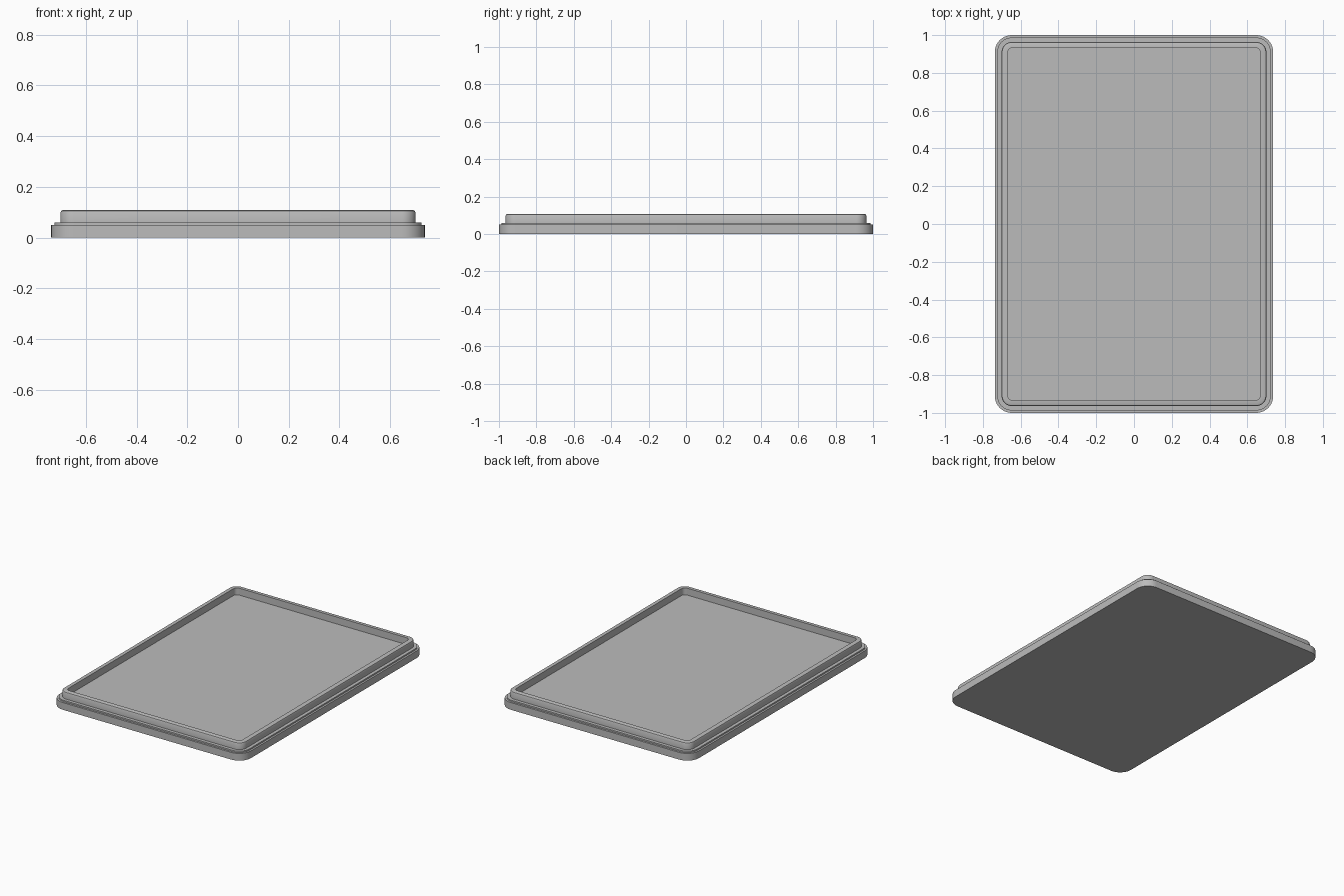
import bpy
import bmesh
from math import cos, sin, pi, radians

HALF_X, HALF_Y, RADIUS = 0.737, 1.0, 0.09
CORNER_STEPS = 10

if "Cube" in bpy.data.objects:
    bpy.data.objects.remove(bpy.data.objects["Cube"], do_unlink=True)

grey = bpy.data.materials.new("plain grey")
grey.use_nodes = True
grey.diffuse_color = (0.5, 0.5, 0.5, 1)
grey.node_tree.nodes["Principled BSDF"].inputs["Base Color"].default_value = (0.5, 0.5, 0.5, 1)


def rounded_loop(bm, inset, z):
    """Ring of vertices along a rounded rectangle inset from the outline."""
    r = max(RADIUS - inset, 0.025)
    cx, cy = HALF_X - inset - r, HALF_Y - inset - r
    ring = []
    for quarter, (sx, sy) in enumerate([(1, 1), (-1, 1), (-1, -1), (1, -1)]):
        for i in range(CORNER_STEPS + 1):
            a = (quarter + i / CORNER_STEPS) * pi / 2
            ring.append(bm.verts.new((sx * cx + r * cos(a), sy * cy + r * sin(a), z)))
    return ring


def stepped_solid(name, profile):
    """Bridge rounded loops along an (inset, height) profile and cap both ends."""
    bm = bmesh.new()
    rings = [rounded_loop(bm, inset, z) for inset, z in profile]
    for low, high in zip(rings, rings[1:]):
        for i in range(len(low)):
            j = (i + 1) % len(low)
            bm.faces.new((low[i], low[j], high[j], high[i]))
    bm.faces.new(rings[0][::-1])
    bm.faces.new(rings[-1])
    mesh = bpy.data.meshes.new(name)
    bm.to_mesh(mesh)
    bm.free()
    mesh.materials.append(grey)
    obj = bpy.data.objects.new(name, mesh)
    bpy.context.collection.objects.link(obj)
    bpy.ops.object.select_all(action="DESELECT")
    obj.select_set(True)
    bpy.context.view_layer.objects.active = obj
    bpy.ops.object.shade_smooth_by_angle(angle=radians(30))
    return obj


# Base slab, ledge, raised rim with bevelled outer edge, recessed floor
stepped_solid("lid_tray", [
    (0, 0), (0, 0.05),
    (0.013, 0.05), (0.013, 0.06),
    (0.036, 0.06), (0.036, 0.098),
    (0.039, 0.105), (0.046, 0.108),
    (0.068, 0.108), (0.068, 0.06),
])
